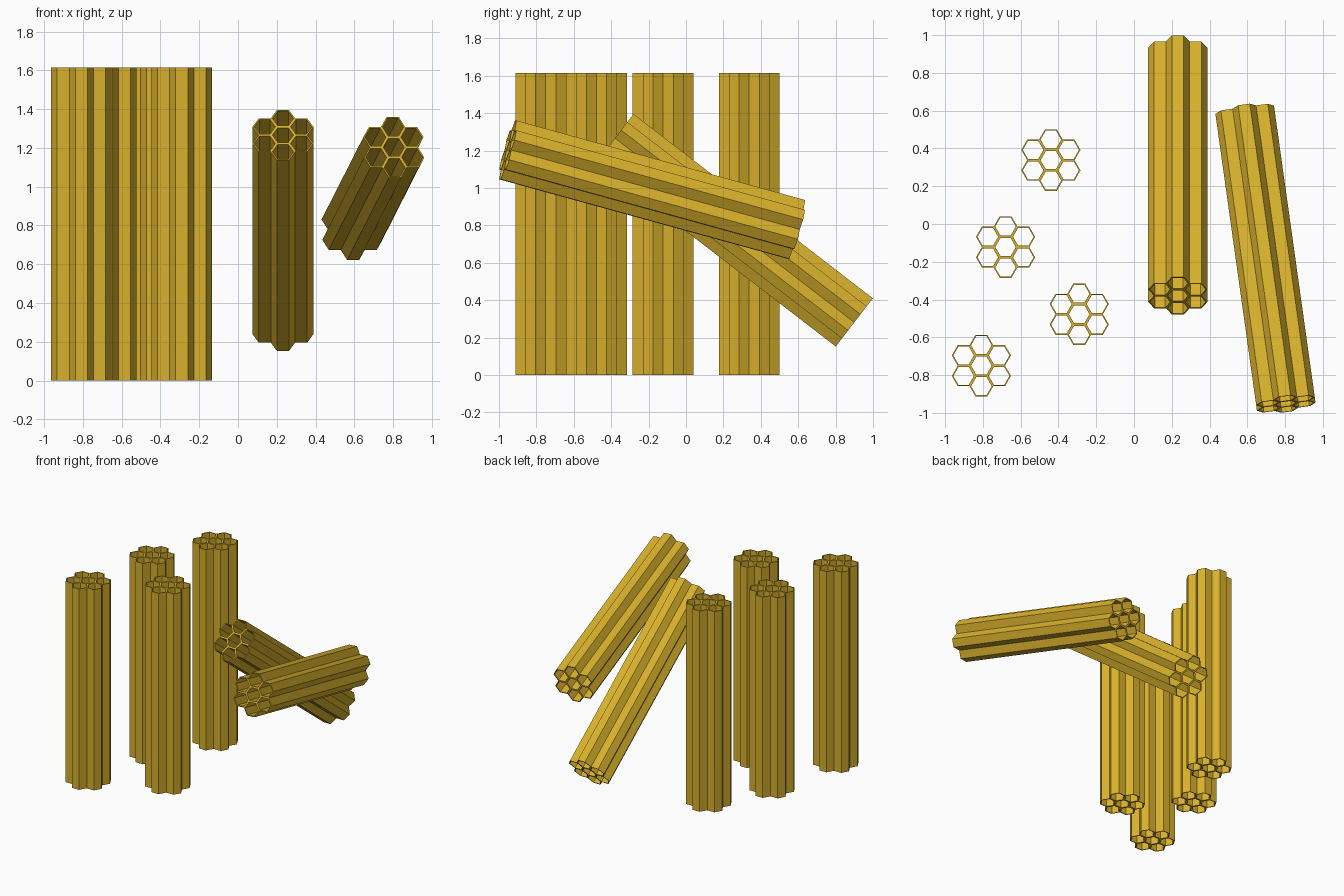
import bpy, bmesh, math
from mathutils import Vector, Matrix

if "Cube" in bpy.data.objects:
    bpy.data.objects.remove(bpy.data.objects["Cube"])

CELL = 0.1085            # flat-to-flat width of one hexagonal tube
WALL = 0.007             # tube wall thickness
LENGTH = 1.615

gold = bpy.data.materials.new("golden_yellow")
gold.diffuse_color = (0.69, 0.44, 0.025, 1)
gold.use_nodes = True
gold.node_tree.nodes["Principled BSDF"].inputs["Base Color"].default_value = gold.diffuse_color


def hex_ring(bm, cx, cy, flat, z):
    r = flat / math.sqrt(3)
    return [bm.verts.new((cx + r * math.cos(i * math.pi / 3),
                          cy + r * math.sin(i * math.pi / 3), z)) for i in range(6)]


def add_tube(bm, cx, cy):
    """Open hexagonal tube along z with inner and outer walls and rims."""
    h = LENGTH / 2
    rings = [hex_ring(bm, cx, cy, f, z) for f, z in
             ((CELL, -h), (CELL, h), (CELL - 2 * WALL, h), (CELL - 2 * WALL, -h))]
    for k in range(4):
        a, b = rings[k], rings[(k + 1) % 4]
        for i in range(6):
            j = (i + 1) % 6
            bm.faces.new((a[i], a[j], b[j], b[i]))


# Shared bundle mesh: a centre tube with six around it
bm = bmesh.new()
add_tube(bm, 0, 0)
for i in range(6):
    ang = math.pi / 6 + i * math.pi / 3
    add_tube(bm, CELL * math.cos(ang), CELL * math.sin(ang))
bmesh.ops.recalc_face_normals(bm, faces=bm.faces)
bundle = bpy.data.meshes.new("honeycomb_bundle")
bm.to_mesh(bundle)
bm.free()
bundle.materials.append(gold)


def place(name, centre, axis=(0, 0, 1), side=(1, 0, 0)):
    """Put a bundle at centre, its length along axis, its local x along side."""
    z = Vector(axis).normalized()
    x = Vector(side)
    x = (x - z * x.dot(z)).normalized()
    m = Matrix((x, z.cross(x), z)).transposed().to_4x4()
    m.translation = Vector(centre)
    ob = bpy.data.objects.new(name, bundle)
    bpy.context.collection.objects.link(ob)
    ob.matrix_world = m


# Four upright bundles
for n, (x, y) in enumerate([(-0.44, 0.338), (-0.68, -0.122),
                            (-0.29, -0.478), (-0.808, -0.75)], 1):
    place(f"upright_bundle_{n}", (x, y, LENGTH / 2))

# Two leaning bundles
place("steep_leaning_bundle", (0.232, 0.26, 0.774), (0, -1.28, 0.985))
place("shallow_leaning_bundle", (0.696, -0.181, 0.991),
      (0.216, -1.543, 0.425), (1.543, 0.216, 0))
